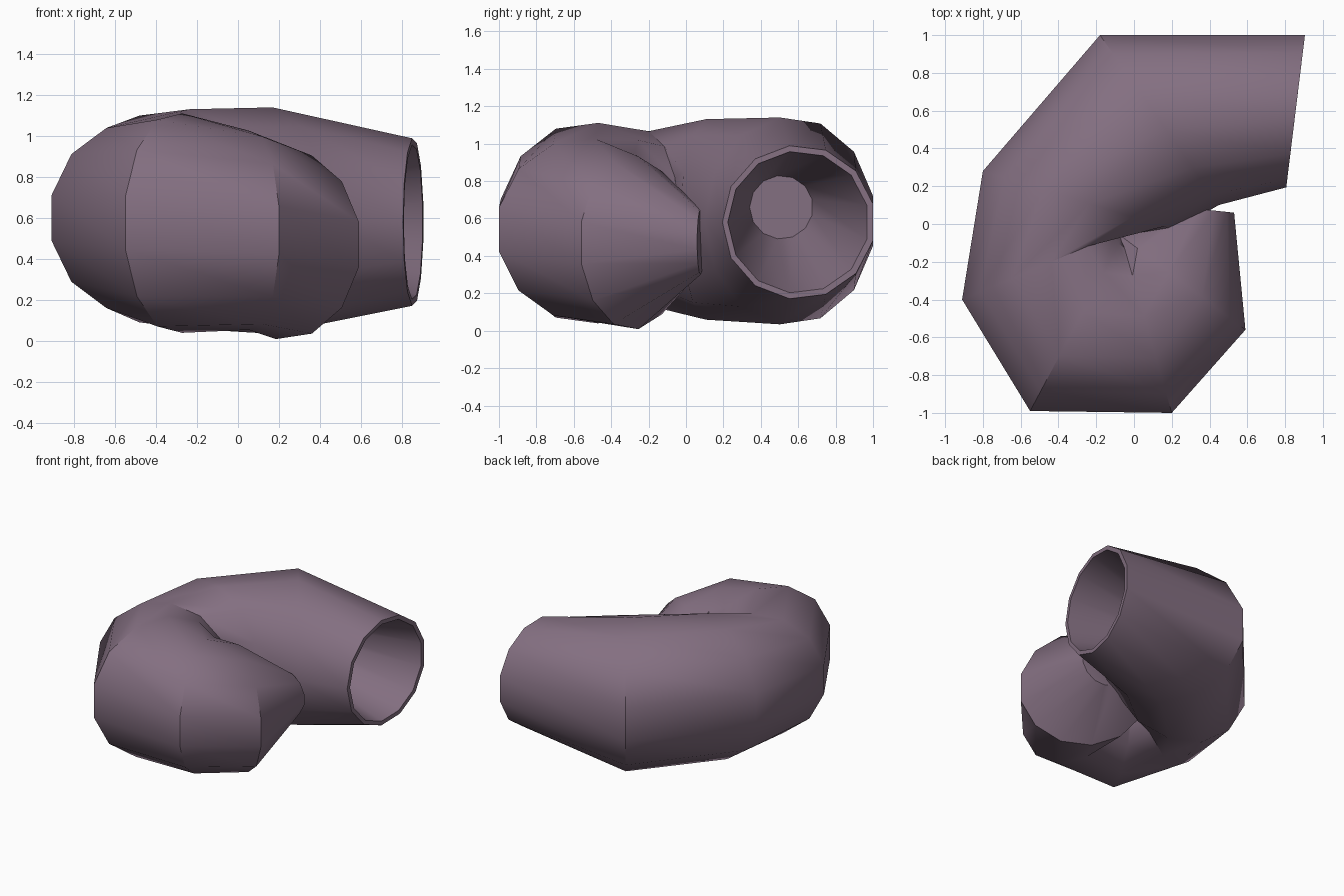
import bpy, bmesh, math
from mathutils import Vector

if "Cube" in bpy.data.objects:
    bpy.data.objects.remove(bpy.data.objects["Cube"])

SIDES = 13

mat = bpy.data.materials.new("mauve")
mat.diffuse_color = (0.23, 0.16, 0.22, 1)
mat.use_nodes = True
mat.node_tree.nodes["Principled BSDF"].inputs["Base Color"].default_value = mat.diffuse_color

# Spiral stations: outermost x, y, centre z, radius, outward heading (degrees)
stations = [
    (0.53, 0.06, 0.475, 0.175, 354),   # small closed tip
    (0.59, -0.56, 0.47, 0.465, 323),
    (0.20, -1.00, 0.54, 0.49, 286),
    (-0.55, -0.99, 0.575, 0.54, 242),
    (-0.91, -0.40, 0.60, 0.47, 203),
    (-0.80, 0.28, 0.595, 0.54, 163),
    (-0.18, 1.00, 0.587, 0.557, 125),
    (0.905, 1.00, 0.58, 0.412, 83),    # mouth
    (0.901, 0.967, 0.58, 0.38, 83),    # inner lip
    (0.00, 0.675, 0.66, 0.17, 90),     # end of the hollow
]


def add_ring(bm, x, y, z, r, heading):
    h = math.radians(heading)
    out = Vector((math.cos(h), math.sin(h), 0))
    half = math.pi / SIDES
    centre = Vector((x, y, z)) - out * r * math.cos(half)
    verts = []
    for i in range(SIDES):
        a = half + i * 2 * half
        verts.append(bm.verts.new(centre + out * r * math.cos(a) + Vector((0, 0, r * math.sin(a)))))
    return verts


# Coiled horn with a hollow mouth
bm = bmesh.new()
rings = [add_ring(bm, *s) for s in stations]
for a, b in zip(rings, rings[1:]):
    for i in range(SIDES):
        j = (i + 1) % SIDES
        bm.faces.new((a[i], a[j], b[j], b[i]))
bm.faces.new(rings[0])
bm.faces.new(rings[-1])
bmesh.ops.recalc_face_normals(bm, faces=bm.faces)
# Make sure the small tip cap faces away from the coil
bm.normal_update()
if bm.calc_volume(signed=True) < 0:
    bmesh.ops.reverse_faces(bm, faces=bm.faces)

mesh = bpy.data.meshes.new("coiled_horn")
bm.to_mesh(mesh)
bm.free()
horn = bpy.data.objects.new("coiled_horn", mesh)
bpy.context.collection.objects.link(horn)
mesh.materials.append(mat)

bpy.context.view_layer.objects.active = horn
horn.select_set(True)
bpy.ops.object.shade_smooth_by_angle(angle=math.radians(40))
